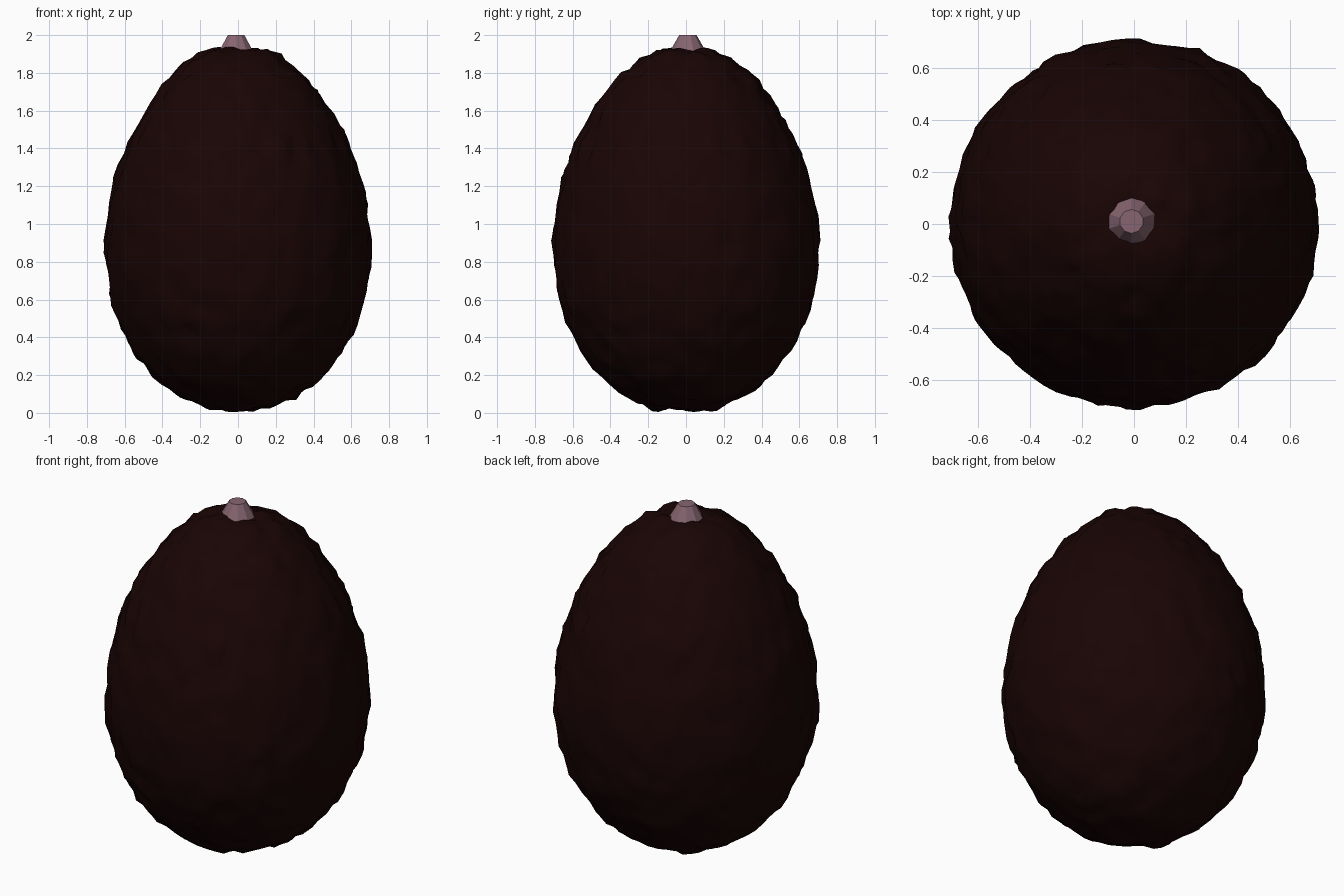
import bpy, bmesh
from mathutils import Vector, noise

cube = bpy.data.objects.get("Cube")
if cube:
    bpy.data.objects.remove(cube, do_unlink=True)


def make_material(name, color):
    mat = bpy.data.materials.new(name)
    mat.use_nodes = True
    mat.diffuse_color = color
    mat.node_tree.nodes["Principled BSDF"].inputs["Base Color"].default_value = color
    return mat


def finish(name, bm, mat, smooth):
    bmesh.ops.recalc_face_normals(bm, faces=bm.faces)
    for face in bm.faces:
        face.smooth = smooth
    mesh = bpy.data.meshes.new(name)
    bm.to_mesh(mesh)
    bm.free()
    mesh.materials.append(mat)
    obj = bpy.data.objects.new(name, mesh)
    bpy.context.collection.objects.link(obj)
    return obj


dark_skin = make_material("dark brown skin", (0.0098, 0.0013, 0.0013, 1))
stem_pink = make_material("dusty pink stem", (0.24, 0.13, 0.165, 1))

# Fruit: a sphere shaped into an egg, then roughened with bumps that grow at the ends
bm = bmesh.new()
bmesh.ops.create_icosphere(bm, subdivisions=5, radius=1)
for v in bm.verts:
    d = v.co.normalized()
    width = 0.699 * (1 - 0.115 * d.z - 0.025 * d.z ** 2 + 0.06 * d.z ** 8)
    bump = 0.02 * noise.noise(d * 8) + 0.017 * noise.noise(d * 13)
    bump *= 0.9 + 0.4 * d.z ** 2
    out = Vector((d.x / 0.7, d.y / 0.7, d.z)).normalized()
    base = Vector((d.x * width, d.y * width, min(0.978 + 0.968 * d.z, 1.928)))
    v.co = base + out * bump
    v.co.z = max(v.co.z, 0)
finish("fruit_body", bm, dark_skin, True)

# Stem: a short faceted stub whose flared foot sinks into the fruit
bm = bmesh.new()
bmesh.ops.create_cone(bm, cap_ends=True, segments=10, radius1=0.114,
                      radius2=0.046, depth=0.12)
bmesh.ops.translate(bm, verts=bm.verts, vec=(-0.01, 0.01, 1.94))
finish("stem", bm, stem_pink, False)
